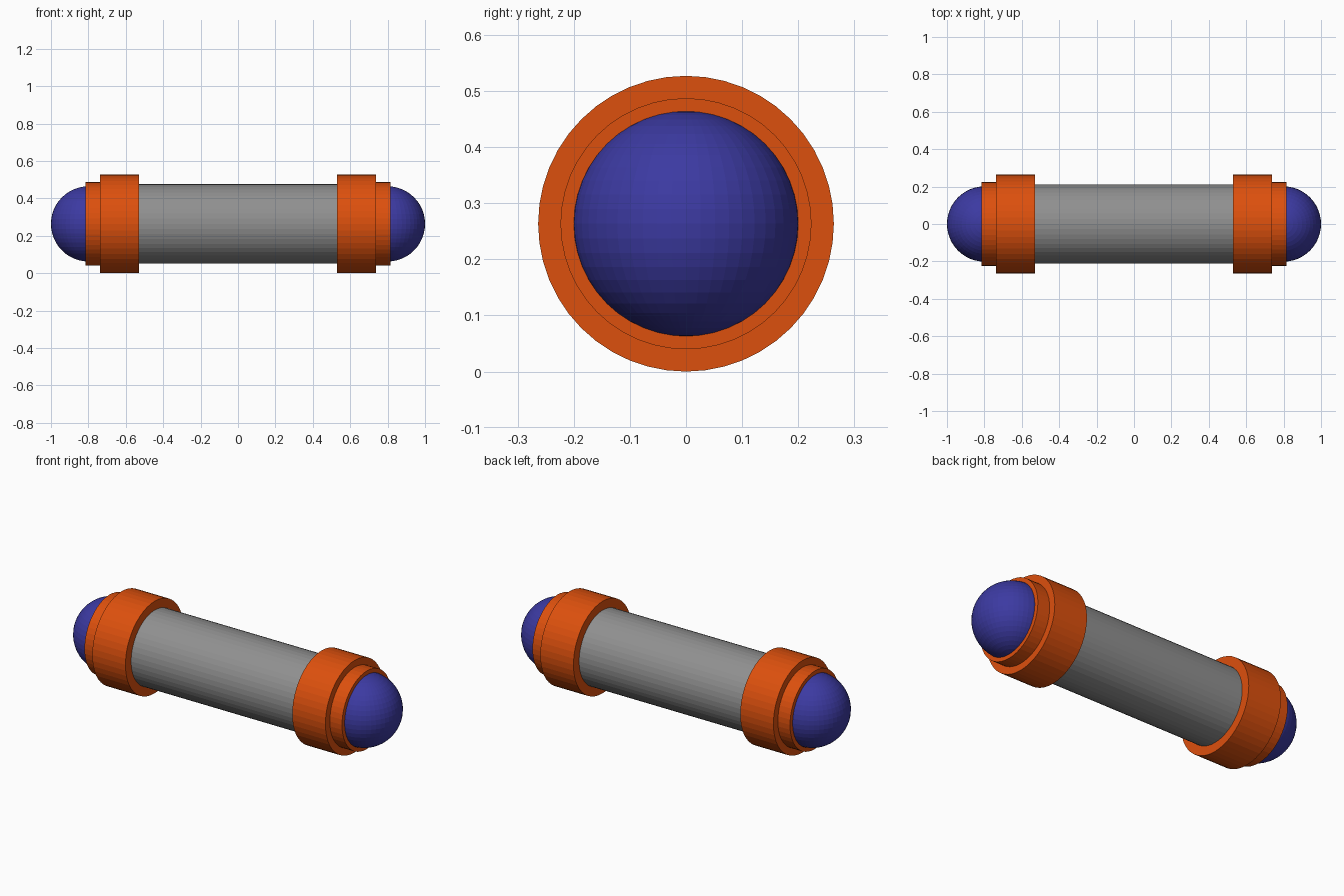
import bpy, bmesh, math

if "Cube" in bpy.data.objects:
    bpy.data.objects.remove(bpy.data.objects["Cube"])

AXIS_Z = 0.2635   # height of the long axis
SIDES = 48


def material(name, rgb):
    m = bpy.data.materials.new(name)
    m.diffuse_color = (*rgb, 1.0)
    m.use_nodes = True
    m.node_tree.nodes["Principled BSDF"].inputs["Base Color"].default_value = m.diffuse_color
    return m


GREY = material("grey", (0.28, 0.28, 0.28))
ORANGE = material("orange", (0.72, 0.08, 0.004))
BLUE = material("blue", (0.045, 0.042, 0.36))


def lathe(name, profile, mat):
    """Closed solid turned about the long (x) axis from (x, radius) points."""
    bm = bmesh.new()
    rings = []
    for x, r in profile:
        rings.append([bm.verts.new((x, r * math.cos(a), AXIS_Z + r * math.sin(a)))
                      for a in (2 * math.pi * i / SIDES for i in range(SIDES))])
    for p, q in zip(rings, rings[1:]):
        for i in range(SIDES):
            j = (i + 1) % SIDES
            bm.faces.new((p[i], p[j], q[j], q[i]))
    bm.faces.new(rings[0])
    bm.faces.new(rings[-1])
    bmesh.ops.recalc_face_normals(bm, faces=bm.faces)
    me = bpy.data.meshes.new(name)
    bm.to_mesh(me)
    bm.free()
    me.materials.append(mat)
    ob = bpy.data.objects.new(name, me)
    bpy.context.collection.objects.link(ob)
    return ob


# Central tube
lathe("tube", [(-0.6, 0.2125), (0.6, 0.2125)], GREY)

for side, s in (("left", -1), ("right", 1)):
    # Stepped end collar
    lathe(side + "_collar", [(s * 0.528, 0.2635), (s * 0.738, 0.2635),
                             (s * 0.738, 0.2237), (s * 0.815, 0.2237)], ORANGE)
    # Rounded end cap
    bpy.ops.mesh.primitive_uv_sphere_add(segments=48, ring_count=24, radius=0.201,
                                         location=(s * 0.799, 0, AXIS_Z))
    cap = bpy.context.object
    cap.name = side + "_end_cap"
    cap.data.materials.append(BLUE)
